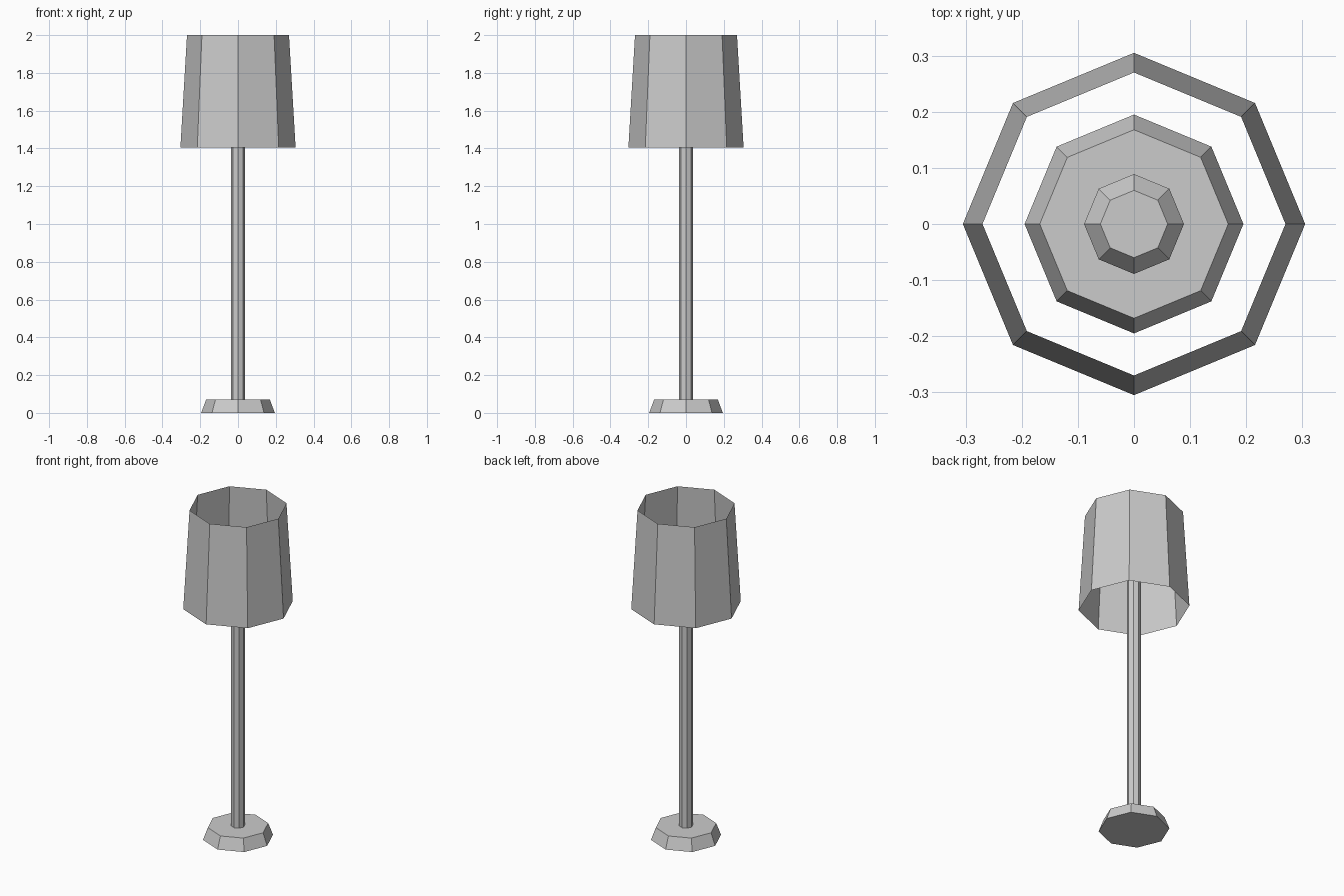
import bpy
import bmesh
from math import cos, sin, pi

if "Cube" in bpy.data.objects:
    bpy.data.objects.remove(bpy.data.objects["Cube"])

SIDES = 8


def lathe(name, profile, cap=True):
    """Revolve (radius, z) points into a flat-faced octagonal part."""
    bm = bmesh.new()
    rings = [[bm.verts.new((r * cos(2 * pi * i / SIDES), r * sin(2 * pi * i / SIDES), z))
              for i in range(SIDES)] for r, z in profile]
    for low, high in zip(rings, rings[1:]):
        for i in range(SIDES):
            j = (i + 1) % SIDES
            bm.faces.new((low[i], low[j], high[j], high[i]))
    if cap:
        bm.faces.new(rings[0][::-1])
        bm.faces.new(rings[-1])
    mesh = bpy.data.meshes.new(name)
    bm.to_mesh(mesh)
    bm.free()
    obj = bpy.data.objects.new(name, mesh)
    bpy.context.collection.objects.link(obj)
    return obj


# Tapered foot
lathe("base", [(0.195, 0), (0.168, 0.072)])

# Slim upright
lathe("pole", [(0.038, 0.072), (0.038, 1.64)])

# Bulb hidden inside the shade
lathe("bulb", [(0.038, 1.64), (0.089, 1.68), (0.089, 1.75), (0.06, 1.79)])

# Open thin shade
lathe("shade", [(0.305, 1.405), (0.27, 2.0)], cap=False)
